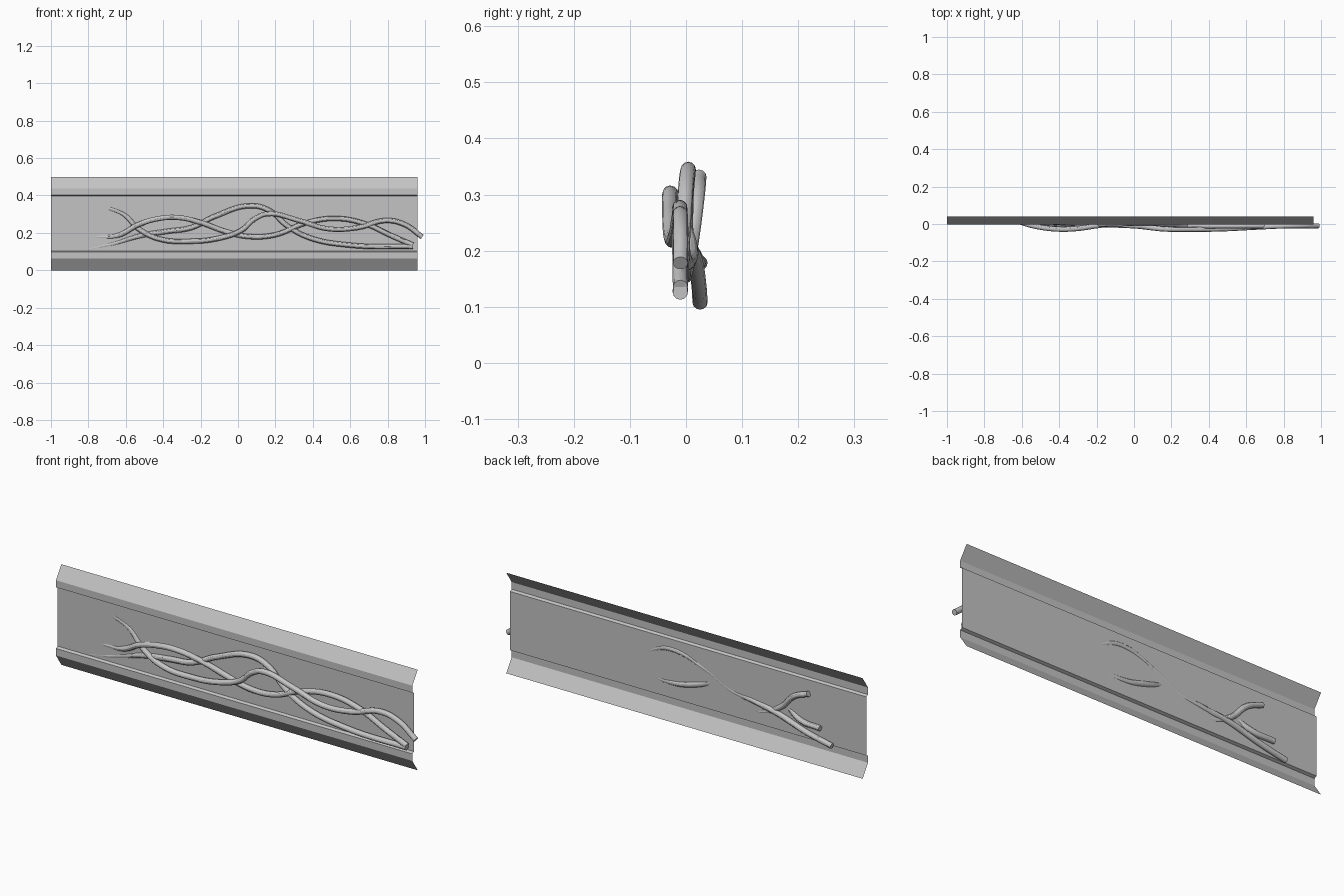
import bpy

old = bpy.data.objects.get("Cube")
if old:
    bpy.data.objects.remove(old, do_unlink=True)


def make_material(name, value):
    mat = bpy.data.materials.new(name)
    mat.use_nodes = True
    colour = (value, value, value, 1)
    mat.diffuse_color = colour
    mat.node_tree.nodes["Principled BSDF"].inputs["Base Color"].default_value = colour
    return mat


grey = make_material("plain grey", 0.55)


def extrude_profile(name, profile, x0, x1):
    """Open sheet swept along x from a (y, z) profile."""
    verts = [(x, y, z) for y, z in profile for x in (x0, x1)]
    faces = [(2 * i, 2 * i + 1, 2 * i + 3, 2 * i + 2) for i in range(len(profile) - 1)]
    mesh = bpy.data.meshes.new(name)
    mesh.from_pydata(verts, [], [f[::-1] for f in faces])
    mesh.materials.append(grey)
    obj = bpy.data.objects.new(name, mesh)
    bpy.context.collection.objects.link(obj)
    return obj


def make_cable(name, points, radius=0.0135):
    """Round capped tube following a smooth path."""
    curve = bpy.data.curves.new(name, "CURVE")
    curve.dimensions = "3D"
    curve.bevel_depth = radius
    curve.bevel_resolution = 4
    curve.resolution_u = 8
    curve.use_fill_caps = True
    spline = curve.splines.new("BEZIER")
    spline.bezier_points.add(len(points) - 1)
    for p, co in zip(spline.bezier_points, points):
        p.co = co
        p.handle_left_type = p.handle_right_type = "AUTO"
    temp = bpy.data.objects.new(name + "_path", curve)
    bpy.context.collection.objects.link(temp)
    # Turn the tube into a mesh and drop the path
    graph = bpy.context.evaluated_depsgraph_get()
    mesh = bpy.data.meshes.new_from_object(temp.evaluated_get(graph))
    bpy.data.objects.remove(temp, do_unlink=True)
    obj = bpy.data.objects.new(name, mesh)
    bpy.context.collection.objects.link(obj)
    mesh.materials.clear()
    mesh.materials.append(grey)
    bpy.ops.object.select_all(action="DESELECT")
    obj.select_set(True)
    bpy.context.view_layer.objects.active = obj
    bpy.ops.object.shade_smooth_by_angle()
    return obj


# Wall panel: upper half of the profile, mirrored about mid height
upper = [(0.041, 0.5), (-0.002, 0.437), (-0.002, 0.402), (0.012, 0.396)]
lower = [(y, 0.5 - z) for y, z in reversed(upper)]
extrude_profile("wall_panel", upper + lower, -1.0, 0.96)

# Cables twisting along the panel
make_cable("low_cable", [
    (-0.82, 0.025, 0.108), (-0.68, 0.023, 0.138), (-0.52, 0.016, 0.185),
    (-0.38, 0.006, 0.208), (-0.25, 0.0, 0.228), (-0.12, 0.0, 0.29),
    (0.07, 0.004, 0.345), (0.17, 0.0, 0.318), (0.26, -0.005, 0.24),
    (0.38, -0.008, 0.175), (0.6, -0.01, 0.134), (0.935, -0.01, 0.126)])
make_cable("high_cable", [
    (-0.69, 0.023, 0.332), (-0.61, 0.02, 0.298), (-0.53, 0.01, 0.22),
    (-0.42, 0.0, 0.167), (-0.26, -0.004, 0.155), (-0.1, -0.006, 0.172),
    (0.02, -0.012, 0.215), (0.09, -0.02, 0.275), (0.16, -0.027, 0.302),
    (0.32, -0.029, 0.268), (0.48, -0.026, 0.222), (0.64, -0.018, 0.228),
    (0.79, -0.011, 0.266), (0.89, -0.01, 0.245), (0.985, -0.01, 0.178)])
make_cable("middle_cable", [
    (-0.755, 0.025, 0.178), (-0.64, 0.017, 0.187), (-0.53, -0.012, 0.245),
    (-0.42, -0.027, 0.277), (-0.32, -0.026, 0.282), (-0.2, -0.01, 0.255),
    (-0.06, 0.008, 0.205), (0.06, 0.004, 0.18), (0.2, -0.004, 0.19),
    (0.36, -0.01, 0.252), (0.52, -0.011, 0.277), (0.68, -0.011, 0.248),
    (0.82, -0.011, 0.185), (0.935, -0.01, 0.135)])
